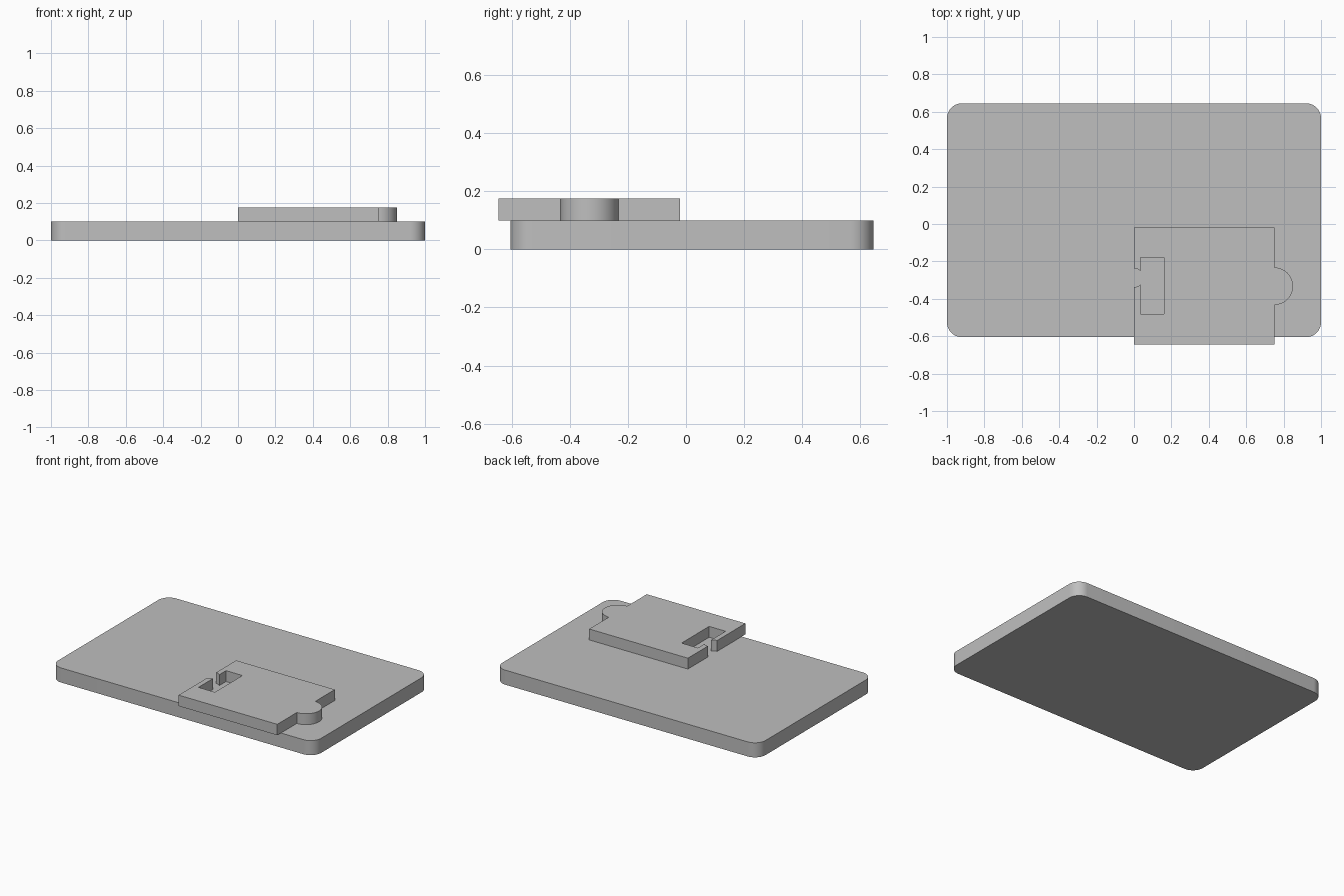
import bpy, bmesh, math

if "Cube" in bpy.data.objects:
    bpy.data.objects.remove(bpy.data.objects["Cube"])

grey = bpy.data.materials.new("light_grey")
grey.diffuse_color = (0.52, 0.52, 0.52, 1)
grey.use_nodes = True
grey.node_tree.nodes["Principled BSDF"].inputs["Base Color"].default_value = grey.diffuse_color


def arc(cx, cy, r, a0, a1, n):
    """Points along an arc, angles in degrees."""
    angles = [math.radians(a0 + (a1 - a0) * i / n) for i in range(n + 1)]
    return [(cx + r * math.cos(a), cy + r * math.sin(a)) for a in angles]


def extrude_outline(name, points, z0, z1):
    """Solid made by raising a closed counter-clockwise outline."""
    bm = bmesh.new()
    low = bm.faces.new([bm.verts.new((x, y, z0)) for x, y in points])
    up = bmesh.ops.extrude_face_region(bm, geom=[low], use_keep_orig=True)
    top = [g for g in up["geom"] if isinstance(g, bmesh.types.BMVert)]
    bmesh.ops.translate(bm, verts=top, vec=(0, 0, z1 - z0))
    bmesh.ops.recalc_face_normals(bm, faces=bm.faces)
    mesh = bpy.data.meshes.new(name)
    bm.to_mesh(mesh)
    bm.free()
    mesh.materials.append(grey)
    obj = bpy.data.objects.new(name, mesh)
    bpy.context.collection.objects.link(obj)
    bpy.ops.object.select_all(action='DESELECT')
    obj.select_set(True)
    bpy.context.view_layer.objects.active = obj
    bpy.ops.object.shade_smooth_by_angle(angle=math.radians(30))
    return obj


# Base slab with rounded corners
r, front, back = 0.08, -0.605, 0.645
slab = []
for i, (x, y) in enumerate([(1 - r, back - r), (r - 1, back - r),
                            (r - 1, front + r), (1 - r, front + r)]):
    slab += arc(x, y, r, 90 * i, 90 * i + 90, 12)
extrude_outline("base_slab", slab, 0, 0.1)

# Raised plate: round tab on the right, slot opened to the left edge by a round notch
notch_y, notch_r, slot_x = -0.2875, 0.05, 0.035
a = math.degrees(math.acos(slot_x / notch_r))
plate = [(0, -0.645), (0.75, -0.645)]
plate += arc(0.75, -0.3325, 0.1, -90, 90, 32)
plate += [(0.75, -0.02), (0, -0.02)]
plate += arc(0, notch_y, notch_r, 90, a, 6)
plate += [(slot_x, -0.18), (0.16, -0.18), (0.16, -0.48), (slot_x, -0.48)]
plate += arc(0, notch_y, notch_r, -a, -90, 6)
extrude_outline("raised_plate", plate, 0.1, 0.175)
